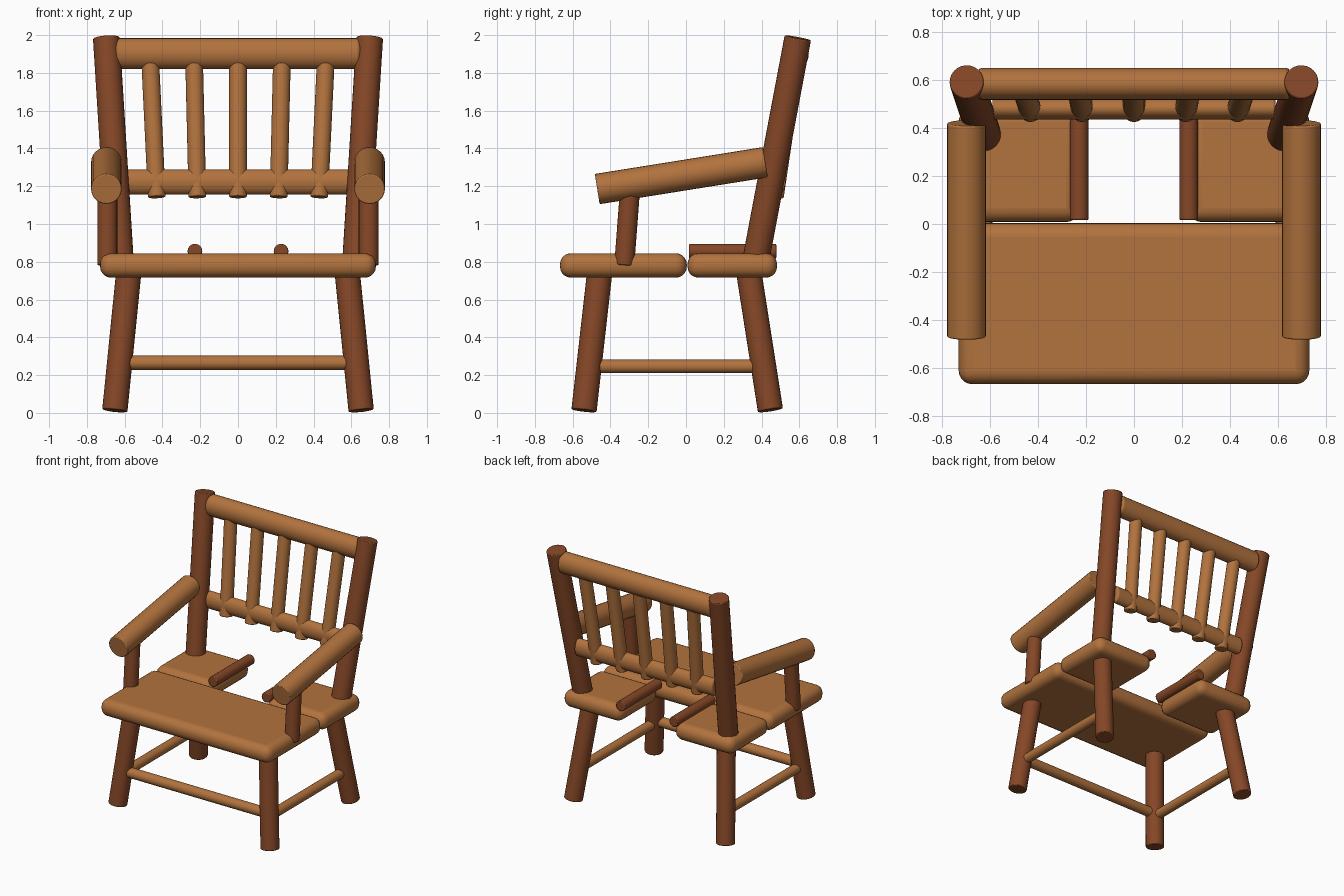
import bpy, bmesh
from mathutils import Vector

if "Cube" in bpy.data.objects:
    bpy.data.objects.remove(bpy.data.objects["Cube"])


def material(name, color):
    m = bpy.data.materials.new(name)
    m.diffuse_color = (*color, 1)
    m.use_nodes = True
    m.node_tree.nodes["Principled BSDF"].inputs["Base Color"].default_value = m.diffuse_color
    return m


LIGHT = material("light_wood", (0.445, 0.171, 0.048))
DARK = material("dark_wood", (0.235, 0.063, 0.02))


def finish(bm, name, mat, bevel, segments):
    me = bpy.data.meshes.new(name)
    bm.to_mesh(me)
    bm.free()
    me.materials.append(mat)
    ob = bpy.data.objects.new(name, me)
    bpy.context.collection.objects.link(ob)
    mod = ob.modifiers.new("rounded_edges", 'BEVEL')
    mod.width, mod.segments = bevel, segments
    mod.limit_method, mod.angle_limit = 'ANGLE', 0.8
    bpy.ops.object.select_all(action='DESELECT')
    ob.select_set(True)
    bpy.context.view_layer.objects.active = ob
    bpy.ops.object.shade_smooth_by_angle(angle=0.6)
    return ob


def log(name, a, b, r, mat, r2=None, bevel=0.006):
    """Round pole from a to b; r2 gives an oval section."""
    a, b = Vector(a), Vector(b)
    d = b - a
    bm = bmesh.new()
    bmesh.ops.create_cone(bm, cap_ends=True, segments=24, radius1=1, radius2=1, depth=d.length)
    bmesh.ops.scale(bm, vec=(r, r2 or r, 1), verts=bm.verts)
    rot = d.to_track_quat('Z', 'Y').to_matrix()
    bmesh.ops.rotate(bm, matrix=rot, verts=bm.verts)
    bmesh.ops.translate(bm, vec=(a + b) / 2, verts=bm.verts)
    return finish(bm, name, mat, bevel, 2)


def plank(name, x0, x1, y0, y1, z0, z1, mat):
    """Board with fully rounded edges."""
    bm = bmesh.new()
    bmesh.ops.create_cube(bm, size=1)
    bmesh.ops.scale(bm, vec=(x1 - x0, y1 - y0, z1 - z0), verts=bm.verts)
    bmesh.ops.translate(bm, vec=((x0 + x1) / 2, (y0 + y1) / 2, (z0 + z1) / 2), verts=bm.verts)
    return finish(bm, name, mat, 0.058, 5)


# Seat: one wide front board and two short rear boards
plank("seat_front", -0.73, 0.73, -0.667, 0.004, 0.716, 0.845, LIGHT)

for side, s in (("left", -1), ("right", 1)):
    x0, x1 = sorted((0.225 * s, 0.73 * s))
    plank("seat_rear_" + side, x0, x1, 0.008, 0.482, 0.716, 0.845, LIGHT)
    log("seat_rod_" + side, (0.228 * s, 0.016, 0.856), (0.228 * s, 0.478, 0.856), 0.039, DARK)
    # Legs and back posts
    log("front_leg_" + side, (0.652 * s, -0.54, 0.012), (0.575 * s, -0.453, 0.78), 0.067, DARK)
    log("back_leg_" + side, (0.652 * s, 0.447, 0.014), (0.575 * s, 0.327, 0.78), 0.067, DARK)
    log("back_post_" + side, (0.622 * s, 0.366, 0.79), (0.697 * s, 0.592, 1.986), 0.071, DARK)
    # Arms
    log("arm_support_" + side, (0.692 * s, -0.327, 0.782), (0.692 * s, -0.295, 1.2), 0.053, DARK)
    log("armrest_" + side, (0.697 * s, -0.47, 1.185), (0.697 * s, 0.42, 1.327), 0.081, LIGHT)
    # Side stretchers
    log("side_stretcher_" + side, (0.626 * s, -0.5, 0.246), (0.626 * s, 0.4, 0.246), 0.036, LIGHT)

# Front stretcher
log("front_stretcher", (-0.6, -0.511, 0.265), (0.6, -0.511, 0.265), 0.038, LIGHT)

# Back rails and slats
log("top_rail", (-0.648, 0.583, 1.902), (0.648, 0.583, 1.902), 0.067, LIGHT, 0.082, 0.015)
log("lower_rail", (-0.59, 0.481, 1.222), (0.59, 0.481, 1.222), 0.046, LIGHT, 0.067, 0.01)
for i in range(-2, 3):
    log(f"back_slat_{i + 3}", (0.215 * i, 0.47, 1.142), (0.232 * i, 0.575, 1.85), 0.047, LIGHT)
